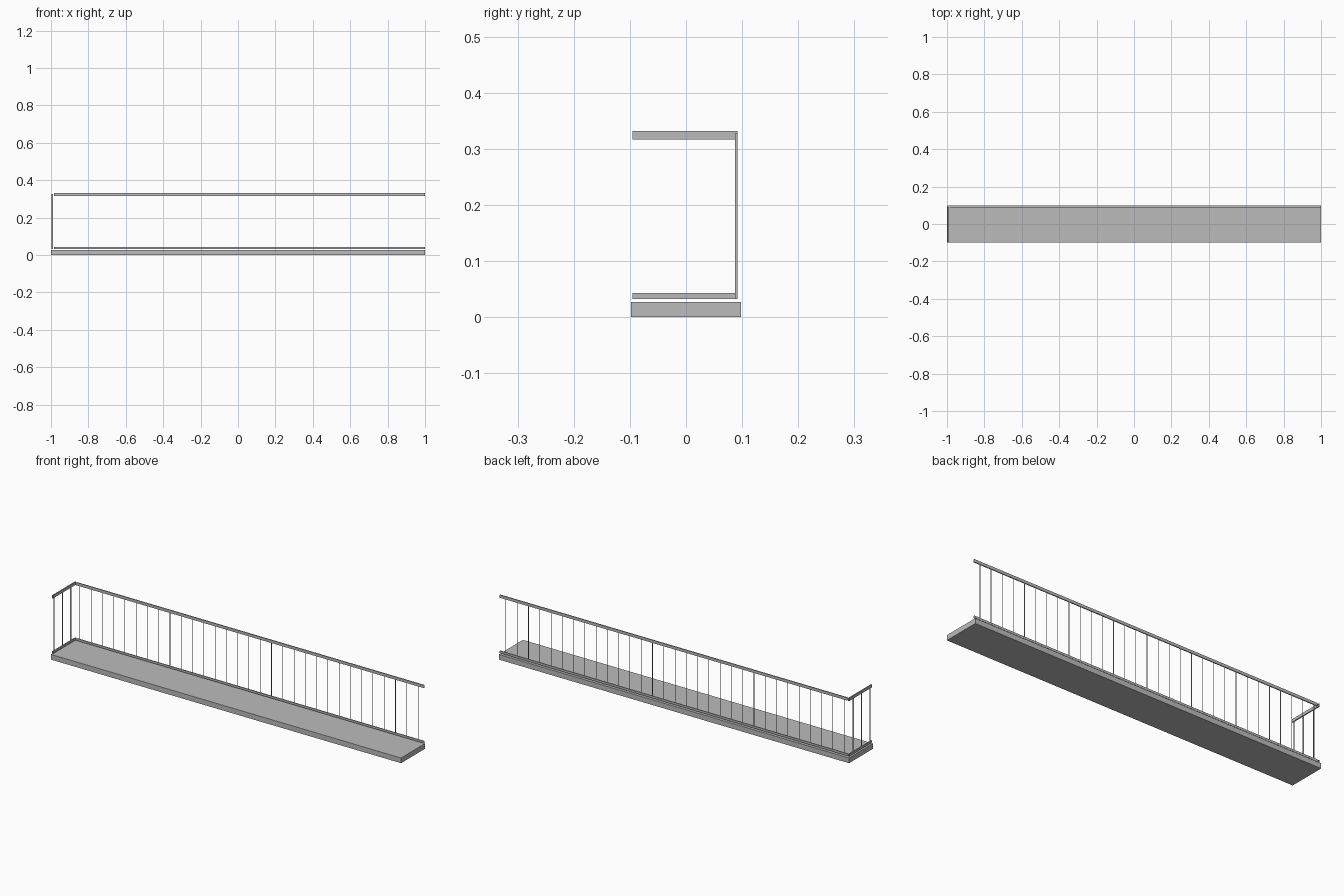
import bpy

cube = bpy.data.objects.get("Cube")
if cube:
    bpy.data.objects.remove(cube, do_unlink=True)

# One flat grey for everything
grey = bpy.data.materials.new("light grey")
grey.use_nodes = True
colour = (0.5, 0.5, 0.5, 1.0)
grey.diffuse_color = colour
for node in grey.node_tree.nodes:
    if node.type == 'BSDF_PRINCIPLED':
        node.inputs["Base Color"].default_value = colour


def make(name, verts, faces):
    mesh = bpy.data.meshes.new(name)
    mesh.from_pydata(verts, [], faces)
    mesh.materials.append(grey)
    obj = bpy.data.objects.new(name, mesh)
    bpy.context.collection.objects.link(obj)
    return obj


def box(name, lo, hi, open_axis=None):
    """Box between two corners; open_axis leaves both ends on that axis uncapped."""
    verts = [(x, y, z) for x in (lo[0], hi[0]) for y in (lo[1], hi[1]) for z in (lo[2], hi[2])]
    sides = {0: [(0, 1, 3, 2), (4, 6, 7, 5)],
             1: [(0, 4, 5, 1), (2, 3, 7, 6)],
             2: [(0, 2, 6, 4), (1, 5, 7, 3)]}
    faces = [f for axis, pair in sides.items() if axis != open_axis for f in pair]
    return make(name, verts, faces)


def bars(name, strips, bottom=0.032, top=0.327):
    """Flat upright strips, each given by its two plan points."""
    verts, faces = [], []
    for a, b in strips:
        n = len(verts)
        verts += [(*a, bottom), (*b, bottom), (*b, top), (*a, top)]
        faces.append((n, n + 1, n + 2, n + 3))
    return make(name, verts, faces)


# Floor slab
box("deck", (-1, -0.098, 0), (1, 0.098, 0.027))

# Hollow rails, open at their ends
for level, z0, z1 in (("lower", 0.032, 0.043), ("upper", 0.317, 0.332)):
    box(level + "_back_rail", (-0.985, 0.087, z0), (1, 0.092, z1), open_axis=0)
    box(level + "_side_rail", (-0.996, -0.095, z0), (-0.990, 0.092, z1), open_axis=1)

# Flat balusters, set across the line of each rail
count = 31
xs = [-0.966 + 1.932 * i / (count - 1) for i in range(count)]
bars("back_balusters", [((x, 0.087), (x, 0.0915)) for x in xs])
bars("side_balusters", [((-0.996, y), (-0.990, y)) for y in (-0.082, -0.014, 0.054)])
